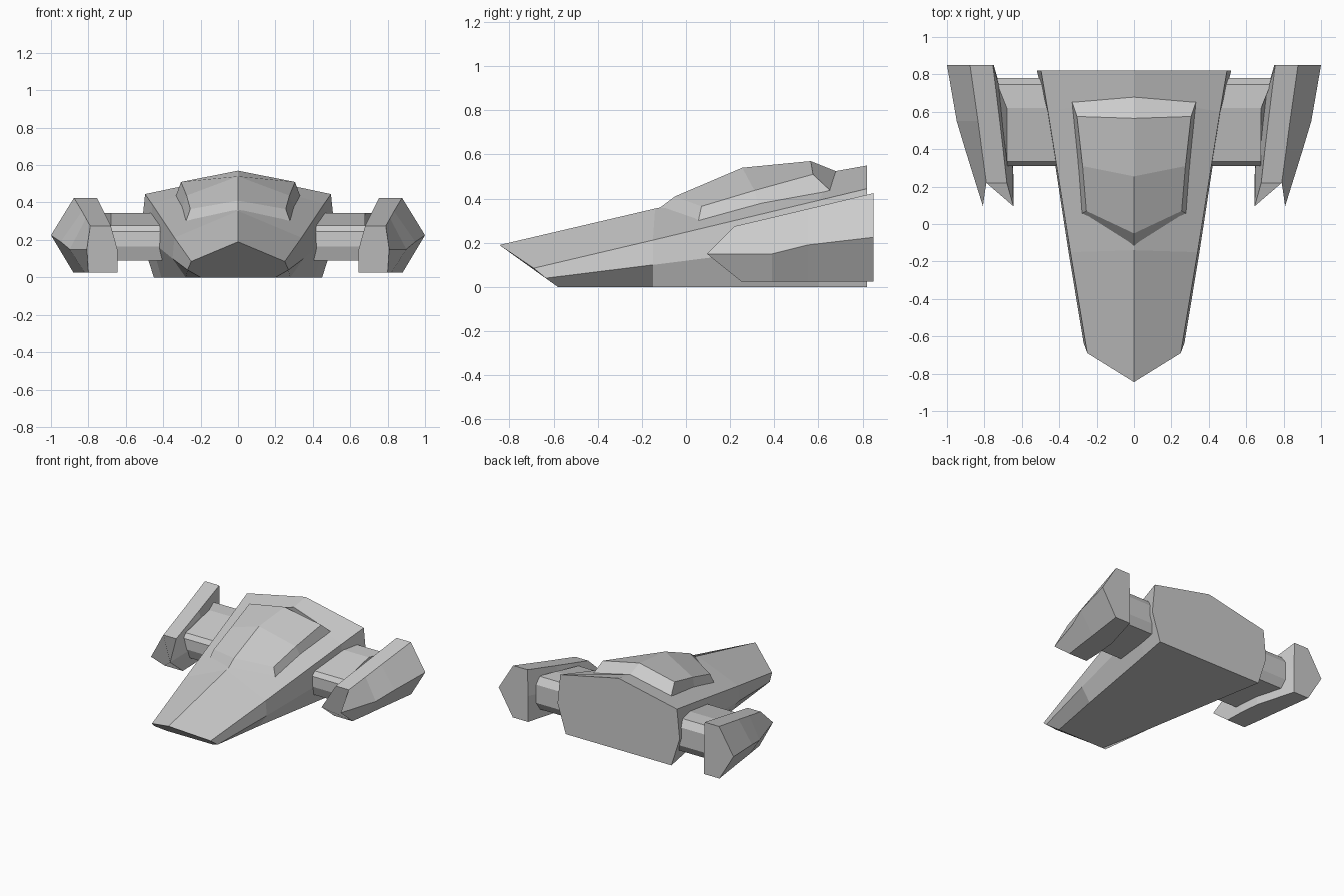
import bpy, bmesh


def loft(name, rails, closed):
    """Skin faces between lengthwise rails, cap both ends, mirror across x = 0."""
    bm = bmesh.new()
    rows = [[bm.verts.new(p) for p in rail] for rail in rails]
    pairs = list(zip(rows, rows[1:]))
    if closed:
        pairs.append((rows[-1], rows[0]))
    for a, b in pairs:
        for i in range(len(a) - 1):
            bm.faces.new((a[i], a[i + 1], b[i + 1], b[i]))
    caps = [bm.faces.new([r[i] for r in rows]) for i in (0, -1)]
    if not closed:
        # temporary centre wall so that normals resolve outwards
        wall = bm.faces.new(rows[0] + rows[-1][::-1])
    bmesh.ops.recalc_face_normals(bm, faces=bm.faces[:])
    if not closed:
        bm.faces.remove(wall)
    mesh = bpy.data.meshes.new(name)
    bm.to_mesh(mesh)
    bm.free()
    obj = bpy.data.objects.new(name, mesh)
    bpy.context.collection.objects.link(obj)
    mod = obj.modifiers.new("mirror", 'MIRROR')
    mod.use_mirror_merge = True
    return obj


# Hull: ridge, shoulder, chine, keel edge, keel centre
loft("hull", [
    [(0, -.845, .19), (0, -.14, .355), (0, .68, .525), (0, .82, .55)],
    [(.25, -.69, .085), (.34, -.15, .212), (.46, .6, .392), (.497, .82, .445)],
    [(.27, -.635, .04), (.35, -.15, .10), (.465, .6, .195), (.52, .82, .22)],
    [(.20, -.58, 0), (.28, -.15, 0), (.41, .6, 0), (.45, .82, 0)],
    [(0, -.58, 0), (0, -.15, 0), (0, .6, 0), (0, .82, 0)],
], closed=False)

# Canopy: raised cabin on the hull, base slightly buried
loft("canopy", [
    [(0, -.05, .41), (0, .255, .54), (0, .565, .57)],
    [(.255, .07, .365), (.275, .31, .437), (.305, .575, .51)],
    [(.28, .055, .295), (.305, .33, .358), (.332, .655, .435)],
    [(0, -.13, .35), (0, .25, .40), (0, .69, .52)],
], closed=False)

# Engine pods: top inner, top outer, outer chine, bottom outer, bottom inner, inner chine
loft("engine_pods", [
    [(.68, .22, .275), (.699, .39, .315), (.718, .55, .353), (.755, .85, .425)],
    [(.79, .22, .275), (.813, .39, .315), (.834, .55, .353), (.877, .85, .425)],
    [(.808, .095, .15), (.90, .39, .15), (.948, .55, .19), (1, .85, .225)],
    [(.80, .25, .025), (.82, .39, .025), (.84, .55, .025), (.88, .85, .025)],
    [(.645, .25, .025), (.65, .39, .025), (.665, .55, .025), (.75, .85, .025)],
    [(.645, .095, .15), (.65, .39, .15), (.665, .55, .19), (.75, .85, .225)],
], closed=True)

# Pylons: side profile (y, z) extruded outwards from hull to pod
profile = [(.31, .245), (.335, .278), (.62, .343), (.745, .343), (.78, .29),
           (.78, .15), (.745, .09), (.34, .09), (.31, .165)]
loft("pylons", [[(.38, y, z), (.73 if y > .7 else .68, y, z)] for y, z in profile],
     closed=True)
